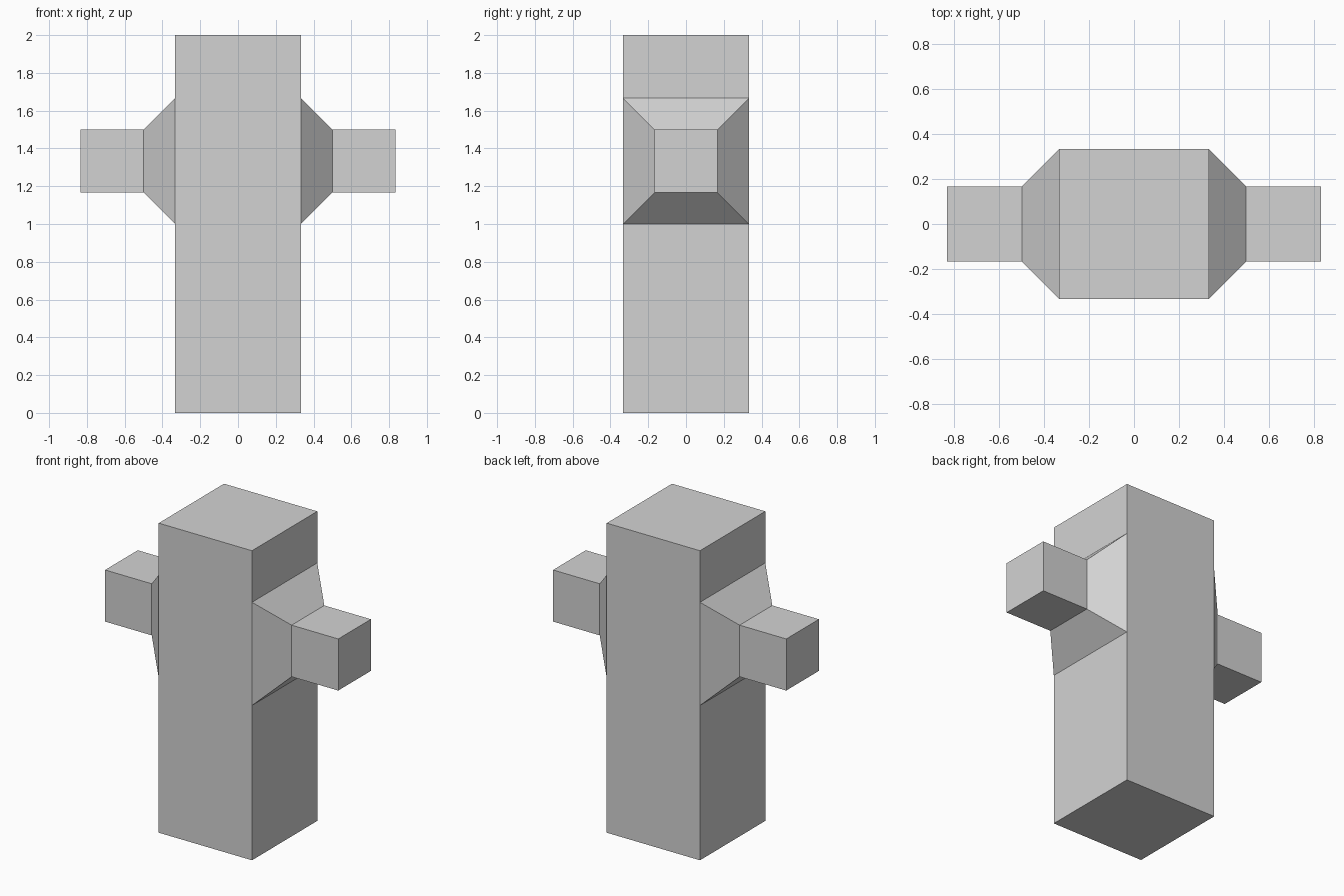
import bpy
import bmesh

if "Cube" in bpy.data.objects:
    bpy.data.objects.remove(bpy.data.objects["Cube"])

grey = bpy.data.materials.new("light_grey")
grey.diffuse_color = (0.65, 0.65, 0.65, 1.0)
grey.use_nodes = True
grey.node_tree.nodes["Principled BSDF"].inputs["Base Color"].default_value = grey.diffuse_color

T = 1 / 3        # half width of the pillar
S = 1 / 6        # half width of the arms
ARM_Z = 4 / 3    # height of the arm axis


def loft(name, sections):
    """Closed solid through equal-length rings of points."""
    bm = bmesh.new()
    rings = [[bm.verts.new(p) for p in ring] for ring in sections]
    for a, b in zip(rings, rings[1:]):
        for i in range(len(a)):
            j = (i + 1) % len(a)
            bm.faces.new((a[i], a[j], b[j], b[i]))
    bm.faces.new(rings[0])
    bm.faces.new(rings[-1])
    bmesh.ops.recalc_face_normals(bm, faces=bm.faces[:])
    mesh = bpy.data.meshes.new(name)
    bm.to_mesh(mesh)
    bm.free()
    mesh.materials.append(grey)
    obj = bpy.data.objects.new(name, mesh)
    bpy.context.collection.objects.link(obj)
    return obj


CORNERS = ((-1, -1), (1, -1), (1, 1), (-1, 1))

# Tall square pillar
loft("pillar", [[(T * u, T * v, z) for u, v in CORNERS] for z in (0, 2)])

# Side arms: tapered collar running into a square stub
for side, label in ((-1, "left"), (1, "right")):
    loft(label + "_arm",
         [[(side * x, h * u, ARM_Z + h * v) for u, v in CORNERS]
          for x, h in ((T, T), (0.5, S), (5 / 6, S))])
